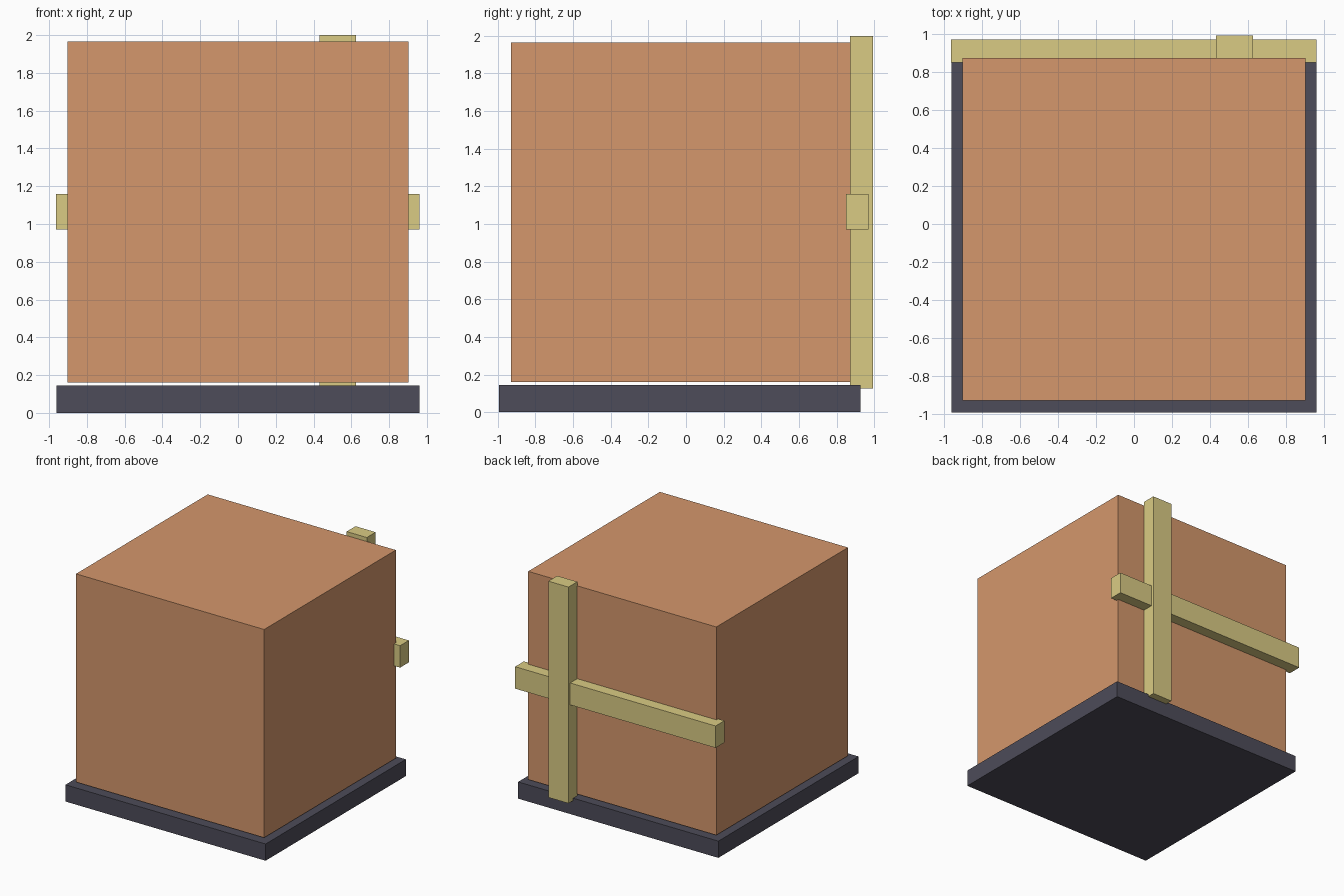
import bpy

if "Cube" in bpy.data.objects:
    bpy.data.objects.remove(bpy.data.objects["Cube"])


def material(name, rgb):
    m = bpy.data.materials.new(name)
    m.diffuse_color = (*rgb, 1.0)
    m.use_nodes = True
    m.node_tree.nodes["Principled BSDF"].inputs["Base Color"].default_value = m.diffuse_color
    return m


def block(name, x, y, z, mat):
    """Box spanning the given (min, max) ranges."""
    spans = (x, y, z)
    bpy.ops.mesh.primitive_cube_add(size=1, location=[(a + b) / 2 for a, b in spans])
    ob = bpy.context.object
    ob.name = name
    ob.scale = [b - a for a, b in spans]
    bpy.ops.object.transform_apply(location=False, rotation=False, scale=True)
    ob.data.materials.append(mat)
    return ob


dark = material("dark_base", (0.075, 0.072, 0.10))
orange = material("orange_box", (0.66, 0.31, 0.15))
yellow = material("yellow_wood", (0.70, 0.60, 0.23))

# Flat plinth, with the crate hovering just above it
block("base", (-0.96, 0.96), (-0.993, 0.928), (0, 0.145), dark)
block("crate", (-0.902, 0.902), (-0.93, 0.873), (0.16, 1.965), orange)

# Crossed slats on the back
block("vertical_slat", (0.432, 0.625), (0.872, 0.993), (0.125, 2.0), yellow)
block("horizontal_slat", (-0.963, 0.96), (0.85, 0.97), (0.97, 1.16), yellow)
